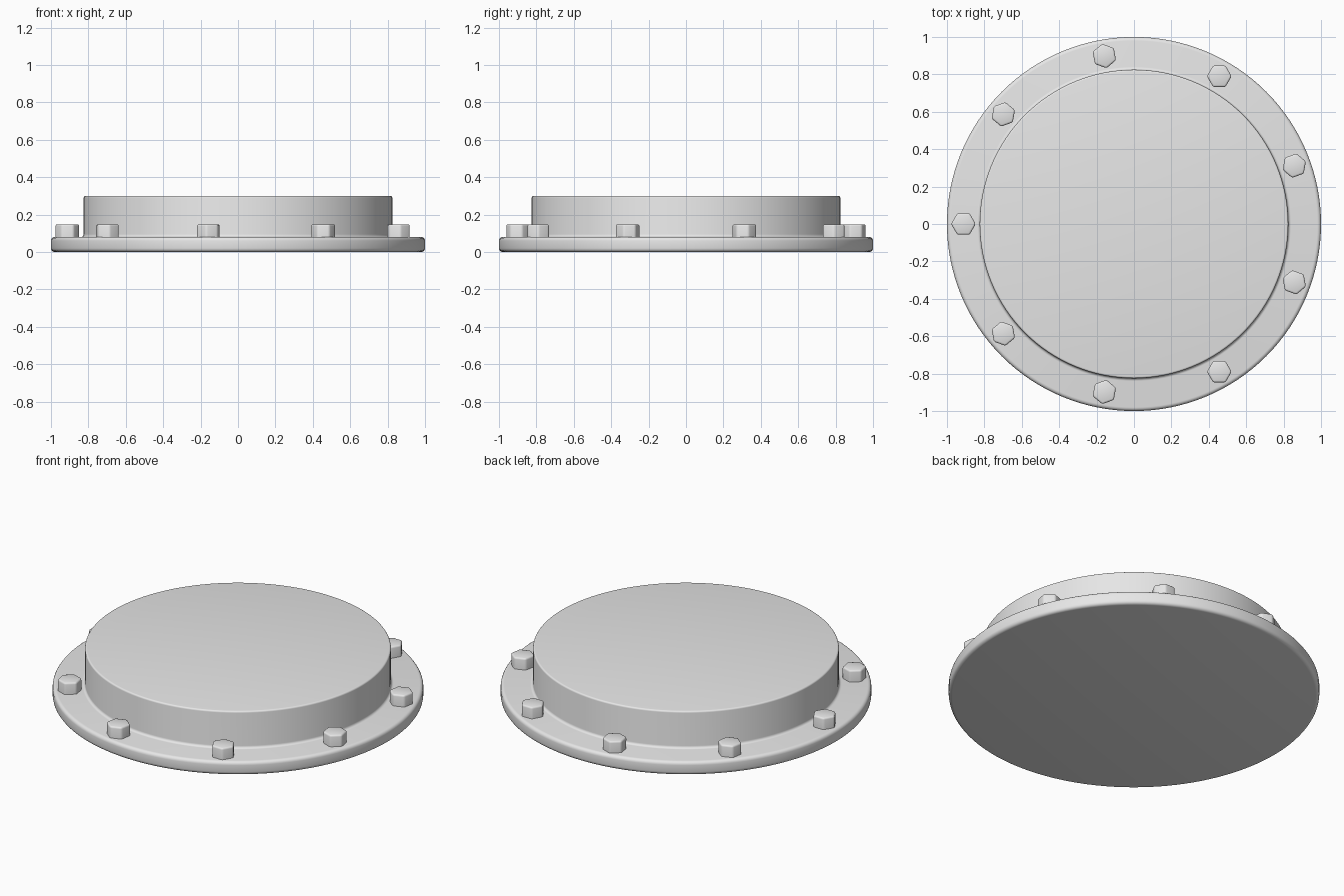
import bpy
import bmesh
import math
from mathutils import Matrix

cube = bpy.data.objects.get("Cube")
if cube:
    bpy.data.objects.remove(cube, do_unlink=True)

metal = bpy.data.materials.new("light_grey_metal")
metal.use_nodes = True
GREY = (0.8, 0.8, 0.8, 1)
metal.diffuse_color = GREY
metal.node_tree.nodes["Principled BSDF"].inputs["Base Color"].default_value = GREY


def finish(name, bm, angle):
    """Turn a bmesh into a shaded object."""
    bmesh.ops.recalc_face_normals(bm, faces=bm.faces)
    mesh = bpy.data.meshes.new(name)
    bm.to_mesh(mesh)
    bm.free()
    mesh.materials.append(metal)
    obj = bpy.data.objects.new(name, mesh)
    bpy.context.collection.objects.link(obj)
    bpy.ops.object.select_all(action="DESELECT")
    obj.select_set(True)
    bpy.context.view_layer.objects.active = obj
    bpy.ops.object.shade_smooth_by_angle(angle=math.radians(angle))
    return obj


def arc(cx, cz, r, start, end, steps=4):
    """Rounded corner of a profile, as (radius, height) points."""
    angles = [math.radians(start + (end - start) * i / steps) for i in range(steps + 1)]
    return [(cx + r * math.cos(a), cz + r * math.sin(a)) for a in angles]


# Flanged cap: rounded rim, small fillet and raised drum, turned as one piece
SEGMENTS = 128
profile = (arc(0.98, 0.02, 0.02, -90, 0) + arc(0.98, 0.06, 0.02, 0, 90)
           + arc(0.84, 0.095, 0.015, 270, 180) + arc(0.815, 0.29, 0.01, 0, 90))
bm = bmesh.new()
rings = []
for r, z in profile:
    rings.append([bm.verts.new((r * math.cos(t), r * math.sin(t), z))
                  for t in (math.tau * i / SEGMENTS for i in range(SEGMENTS))])
for low, high in zip(rings, rings[1:]):
    for i in range(SEGMENTS):
        j = (i + 1) % SEGMENTS
        bm.faces.new((low[i], low[j], high[j], high[i]))
bm.faces.new(rings[0][::-1])
bm.faces.new(rings[-1])
finish("flanged_cap", bm, 30)

# Ring of hexagonal bolt heads, one corner pointing outward
BOLTS = 9
for k in range(BOLTS):
    turn = math.pi + math.tau * k / BOLTS
    bm = bmesh.new()
    bmesh.ops.create_cone(bm, cap_ends=True, segments=6, radius1=0.066, radius2=0.066,
                          depth=0.08, matrix=Matrix.Rotation(math.pi / 2, 4, "Z"))
    # Soften the upper and vertical edges
    edges = [e for e in bm.edges if max(v.co.z for v in e.verts) > 0]
    bmesh.ops.bevel(bm, geom=edges, offset=0.01, segments=3, profile=0.5, affect="EDGES")
    # Bring a corner onto the outward direction
    corner = max(bm.verts, key=lambda v: v.co.xy.length).co
    offset = math.atan2(corner.y, corner.x)
    sixth = math.pi / 3
    offset = round(offset / (sixth / 2)) * (sixth / 2)
    bm.transform(Matrix.Rotation(turn, 4, "Z") @ Matrix.Translation((0.912, 0, 0.108))
                 @ Matrix.Rotation(-offset, 4, "Z"))
    finish(f"bolt_head_{k + 1}", bm, 40)
